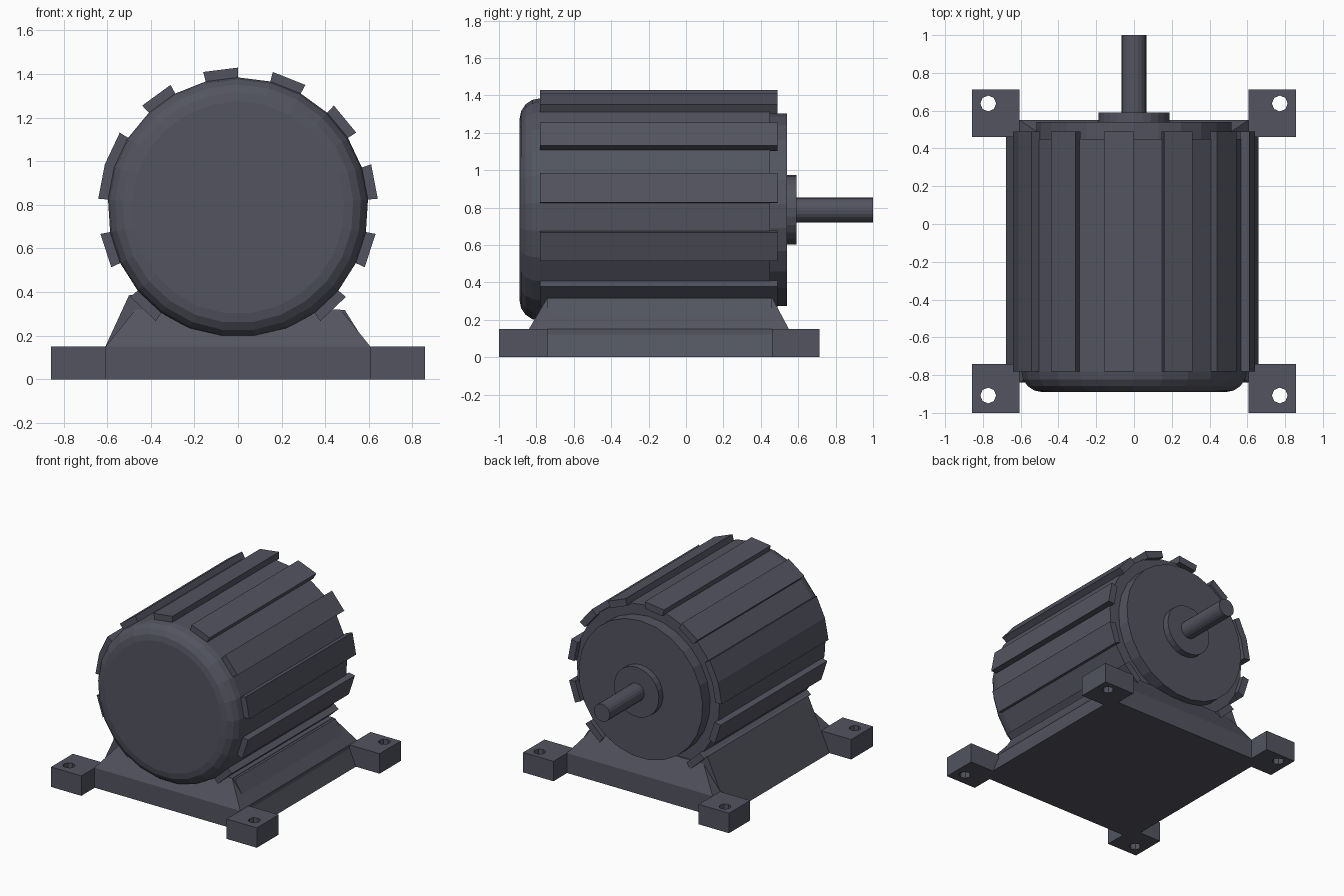
import bpy
import bmesh
from math import sin, cos, radians, pi

if "Cube" in bpy.data.objects:
    bpy.data.objects.remove(bpy.data.objects["Cube"])

AXIS_Z = 0.787
SIDES = 25
STEP = 2 * pi / SIDES

mat = bpy.data.materials.new("dark_slate")
mat.diffuse_color = (0.085, 0.088, 0.115, 1)
mat.use_nodes = True
mat.node_tree.nodes["Principled BSDF"].inputs["Base Color"].default_value = mat.diffuse_color


def finish(name, bm):
    bmesh.ops.remove_doubles(bm, verts=bm.verts, dist=1e-5)
    bmesh.ops.recalc_face_normals(bm, faces=bm.faces)
    mesh = bpy.data.meshes.new(name)
    bm.to_mesh(mesh)
    bm.free()
    mesh.materials.append(mat)
    obj = bpy.data.objects.new(name, mesh)
    bpy.context.collection.objects.link(obj)
    return obj


def polar(r, a, y):
    return (r * sin(a), y, AXIS_Z + r * cos(a))


def loft(bm, rings):
    """Skin closed rings of equal point count and cap both ends."""
    loops = [[bm.verts.new(p) for p in ring] for ring in rings]
    n = len(loops[0])
    for a, b in zip(loops, loops[1:]):
        for i in range(n):
            j = (i + 1) % n
            bm.faces.new((a[i], a[j], b[j], b[i]))
    bm.faces.new(loops[0][::-1])
    bm.faces.new(loops[-1])


def lathe(name, profile, sides=SIDES):
    bm = bmesh.new()
    loft(bm, [[polar(r, 2 * pi * i / sides, y) for i in range(sides)] for y, r in profile])
    return finish(name, bm)


# Housing with rounded front cover and stepped rear end
rounded = [(-0.78 - 0.11 * sin(radians(t)), 0.487 + 0.11 * cos(radians(t)))
           for t in (90, 67.5, 45, 22.5, 0)]
lathe("housing", rounded + [(0.45, 0.597), (0.45, 0.517), (0.54, 0.517)])

# Bearing boss and output shaft
lathe("bearing_boss", [(0.53, 0.187), (0.59, 0.187)])
lathe("shaft", [(0.58, 0.066), (1.0, 0.066)], 20)

# Cooling fins: alternate facets raised, with one doubled fin on the left
bm = bmesh.new()
spans = [(k, k + 1) for k in (1, 3, 5, 7, 9, -1, -3, -8, -10)] + [(-6, -4)]
for k0, k1 in spans:
    arc = [k * STEP for k in range(k0, k1 + 1)]
    rings = [[polar(0.642, a, y) for a in arc] + [polar(0.59, a, y) for a in reversed(arc)]
             for y in (-0.78, 0.49)]
    piece = bmesh.new()
    loft(piece, rings)
    tmp = bpy.data.meshes.new("tmp")
    piece.to_mesh(tmp)
    piece.free()
    bm.from_mesh(tmp)
    bpy.data.meshes.remove(tmp)
finish("cooling_fins", bm)


# Base block tapering up to the cradle
def rect(x, y0, y1, z):
    return [(-x, y0, z), (x, y0, z), (x, y1, z), (-x, y1, z)]


bm = bmesh.new()
loft(bm, [rect(0.607, -0.84, 0.55, 0), rect(0.607, -0.84, 0.55, 0.15),
          rect(0.47, -0.74, 0.46, 0.32)])
finish("base", bm)

# Sloped side skirts between the feet
section = [(-0.677, 0), (0.66, 0), (0.595, 0.15), (0.49, 0.317),
           (-0.42, 0.317), (-0.47, 0.39), (-0.50, 0.385)]
bm = bmesh.new()
loft(bm, [[(x, y, z) for x, z in section] for y in (-0.74, 0.46)])
finish("side_skirts", bm)


# Mounting feet with through holes
def foot(name, side, y0, y1, hole_y):
    x0, x1, hx, hr = 0.605, 0.857, 0.772, 0.042
    xm, ym = (x0 + x1) / 2, (y0 + y1) / 2
    outer = [(x1, ym), (x1, y1), (xm, y1), (x0, y1), (x0, ym), (x0, y0), (xm, y0), (x1, y0)]
    inner = [(hx + hr * cos(i * pi / 4), hole_y + hr * sin(i * pi / 4)) for i in range(8)]
    bm = bmesh.new()
    loops = [[bm.verts.new((side * x, y, z)) for x, y in pts]
             for pts, z in ((outer, 0), (outer, 0.15), (inner, 0.15), (inner, 0))]
    for a, b in zip(loops, loops[1:] + loops[:1]):
        for i in range(8):
            j = (i + 1) % 8
            bm.faces.new((a[i], a[j], b[j], b[i]))
    finish(name, bm)


for side, label in ((-1, "left"), (1, "right")):
    foot("front_foot_" + label, side, -1.0, -0.74, -0.908)
    foot("rear_foot_" + label, side, 0.46, 0.713, 0.638)
